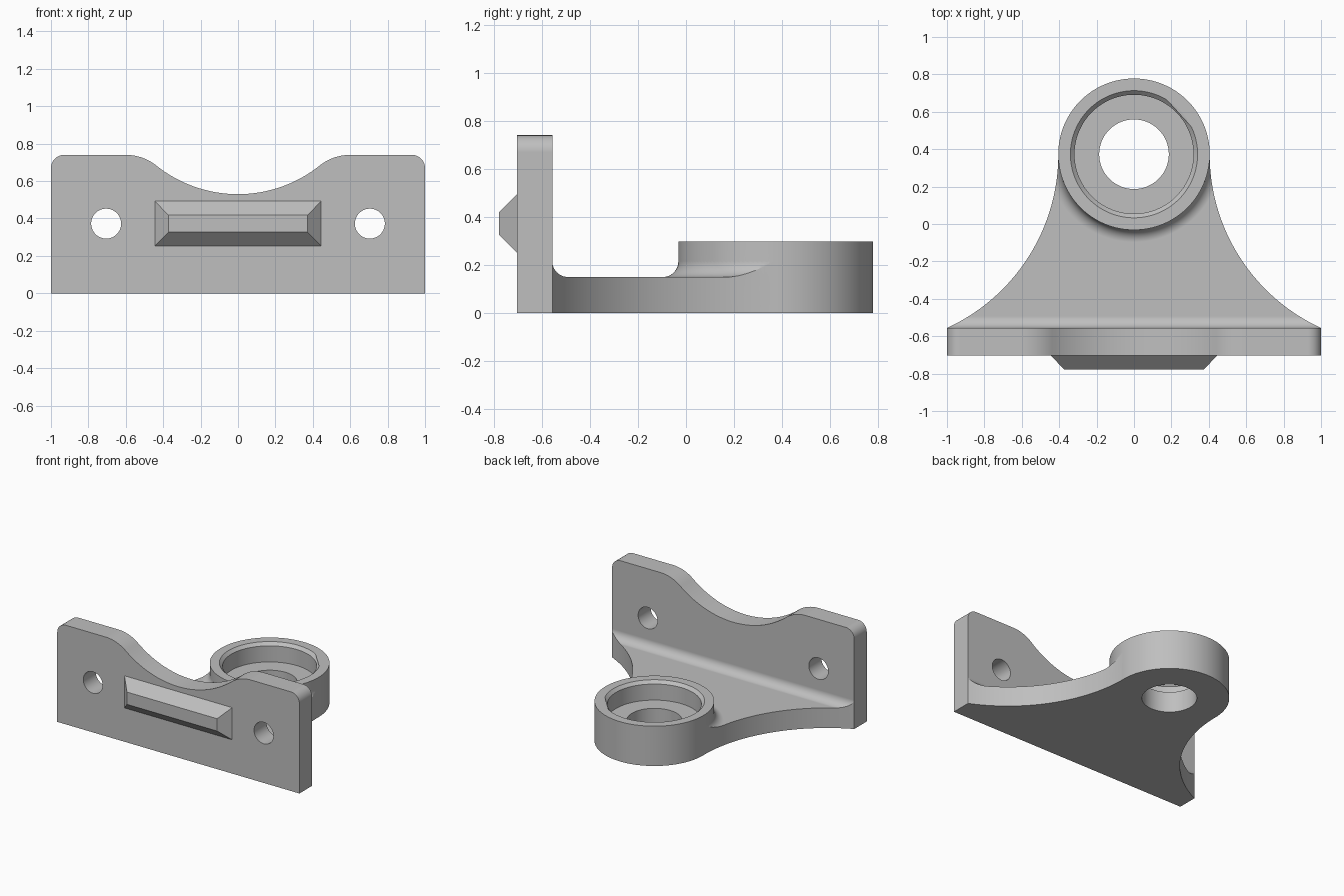
import bpy, bmesh
from math import sin, cos, pi, atan2, hypot, sqrt
from mathutils import Matrix, Vector

if "Cube" in bpy.data.objects:
    bpy.data.objects.remove(bpy.data.objects["Cube"])

grey = bpy.data.materials.new("plain grey")
grey.use_nodes = True
colour = (0.52, 0.52, 0.52, 1)
grey.diffuse_color = colour
grey.node_tree.nodes["Principled BSDF"].inputs["Base Color"].default_value = colour

# Main dimensions
PLATE_FRONT, PLATE_BACK, PLATE_TOP = -0.704, -0.556, 0.74
WEB_TOP, FILLET = 0.15, 0.065
BOSS_Y, BOSS_R, BOSS_TOP = 0.373, 0.405, 0.297


def finish(name, bm):
    bmesh.ops.recalc_face_normals(bm, faces=bm.faces)
    mesh = bpy.data.meshes.new(name)
    bm.to_mesh(mesh)
    bm.free()
    mesh.materials.append(grey)
    obj = bpy.data.objects.new(name, mesh)
    bpy.context.collection.objects.link(obj)
    return obj


def prism(name, points, depth):
    """Extrude a closed loop of 3D points along the depth vector."""
    bm = bmesh.new()
    face = bm.faces.new([bm.verts.new(p) for p in points])
    out = bmesh.ops.extrude_face_region(bm, geom=[face])
    moved = [v for v in out["geom"] if isinstance(v, bmesh.types.BMVert)]
    bmesh.ops.translate(bm, verts=moved, vec=Vector(depth))
    return finish(name, bm)


def lathe(name, profile, centre, steps=128):
    """Turn a closed (radius, height) profile around a vertical axis."""
    bm = bmesh.new()
    rings = []
    for i in range(steps):
        a = 2 * pi * (i + 0.5) / steps
        rings.append([bm.verts.new((r * cos(a), r * sin(a) + centre, z)) for r, z in profile])
    n = len(profile)
    for i, ring in enumerate(rings):
        nxt = rings[(i + 1) % steps]
        for j in range(n):
            k = (j + 1) % n
            bm.faces.new((ring[j], ring[k], nxt[k], nxt[j]))
    return finish(name, bm)


def cylinder(name, radius, length, matrix, steps=64, top_radius=None):
    bm = bmesh.new()
    bmesh.ops.create_cone(bm, cap_ends=True, segments=steps, radius1=radius,
                          radius2=top_radius or radius, depth=length, matrix=matrix)
    return finish(name, bm)


def combine(target, tool, operation):
    mod = target.modifiers.new("cut", "BOOLEAN")
    mod.operation, mod.solver, mod.object = operation, "EXACT", tool
    graph = bpy.context.evaluated_depsgraph_get()
    mesh = bpy.data.meshes.new_from_object(target.evaluated_get(graph))
    target.modifiers.clear()
    target.data = mesh
    bpy.data.objects.remove(tool)


def arc(cx, cy, r, a0, a1, n):
    return [(cx + r * cos(a0 + (a1 - a0) * i / n), cy + r * sin(a0 + (a1 - a0) * i / n))
            for i in range(n + 1)]


# Upright plate: rounded corners, two shoulders and a dipped middle
corner, dip, dip_z, shoulder_x = 0.07, 0.7, 0.53, 0.6
rise = dip_z + dip - PLATE_TOP
shoulder = (shoulder_x ** 2 + rise ** 2 - dip ** 2) / (2 * (dip - rise))
lean = atan2(rise + shoulder, shoulder_x)
half = arc(1 - corner, PLATE_TOP - corner, corner, 0, pi / 2, 12)
half += arc(shoulder_x, PLATE_TOP - shoulder, shoulder, pi / 2, pi - lean, 16)
half += arc(0, dip_z + dip, dip, -lean, -pi / 2, 24)[1:]
half = [(1, 0)] + half
outline = half + [(-x, z) for x, z in reversed(half[:-1])]
bracket = prism("bracket", [(x, PLATE_FRONT, z) for x, z in outline],
                (0, PLATE_BACK - PLATE_FRONT, 0))


# Horizontal web with sides sweeping tangent into the boss
def web_outline(name, height):
    x0 = BOSS_R - 0.0005
    run, length = 1 - x0, BOSS_Y - PLATE_BACK
    r = (run ** 2 + length ** 2) / (2 * run)
    side = arc(x0 + r, BOSS_Y, r, pi, pi + atan2(length, r - run), 48)
    side.append((0.98, PLATE_BACK - 0.06))
    loop = side + [(-x, y) for x, y in reversed(side)]
    return prism(name, [(x, y, 0) for x, y in loop], (0, 0, height))


web = web_outline("web", WEB_TOP)

# Concave fillet along the plate, trimmed to the web's sides
curve = arc(PLATE_BACK + FILLET, WEB_TOP + FILLET, FILLET, pi, 1.5 * pi, 12)
section = curve + [(curve[-1][0], 0.06), (PLATE_BACK - 0.05, 0.06),
                   (PLATE_BACK - 0.05, WEB_TOP + FILLET)]
plate_fillet = prism("plate_fillet", [(-1.1, y, z) for y, z in section], (2.2, 0, 0))
combine(plate_fillet, web_outline("trim", 0.28), "INTERSECT")

# Concave fillet around the boss, trimmed the same way
curve = arc(BOSS_R + FILLET, WEB_TOP + FILLET, FILLET, pi, 1.5 * pi, 12)
section = curve + [(curve[-1][0], 0.06), (BOSS_R - 0.04, 0.06),
                   (BOSS_R - 0.04, WEB_TOP + FILLET)]
boss_fillet = lathe("boss_fillet", section, BOSS_Y)
combine(boss_fillet, web_outline("trim", 0.28), "INTERSECT")

# Round boss
boss = cylinder("boss", BOSS_R, BOSS_TOP,
                Matrix.Translation((0, BOSS_Y, BOSS_TOP / 2)), 128)

# Raised bar with sloping sides on the front
bm = bmesh.new()
bar_z = 0.3725
rings = []
for hx, hz, y in ((0.445, 0.12, PLATE_FRONT), (0.372, 0.046, -0.778)):
    rings.append([bm.verts.new((sx * hx, y, bar_z + sz * hz))
                  for sx, sz in ((-1, -1), (1, -1), (1, 1), (-1, 1))])
for ring in rings:
    bm.faces.new(ring)
for i in range(4):
    j = (i + 1) % 4
    bm.faces.new((rings[0][i], rings[0][j], rings[1][j], rings[1][i]))
front_bar = finish("front_bar", bm)

for part in (web, plate_fillet, boss, boss_fillet):
    combine(bracket, part, "UNION")

# Through hole, counterbore and its chamfered rim
seat_r, chamfer, floor = 0.318, 0.022, 0.155
seat = [(0, -0.1), (0.186, -0.1), (0.186, floor), (seat_r, floor),
        (seat_r, BOSS_TOP - chamfer), (seat_r + chamfer, BOSS_TOP),
        (seat_r + chamfer, BOSS_TOP + 0.1), (0, BOSS_TOP + 0.1)]
for (r0, z0), (r1, z1) in zip(seat[1:6], seat[2:7]):
    if z1 > z0:
        overlap = 0.1 if z1 > BOSS_TOP else 0
        cutter = cylinder("bore", r0, z1 - z0,
                          Matrix.Translation((0, BOSS_Y, (z0 + z1) / 2)), 128, r1)
        combine(bracket, cutter, "DIFFERENCE")

# Two fixing holes through the plate
for side in (-1, 1):
    place = Matrix.Translation((side * 0.705, -0.63, 0.3725)) @ Matrix.Rotation(pi / 2, 4, "X")
    combine(bracket, cylinder("hole", 0.08, 0.4, place), "DIFFERENCE")

# Smooth curved walls, keep edges crisp
bpy.ops.object.select_all(action="DESELECT")
bracket.select_set(True)
bpy.context.view_layer.objects.active = bracket
bpy.ops.object.shade_smooth_by_angle(angle=pi / 7)
weighted = bracket.modifiers.new("even_shading", "WEIGHTED_NORMAL")
weighted.keep_sharp = True
